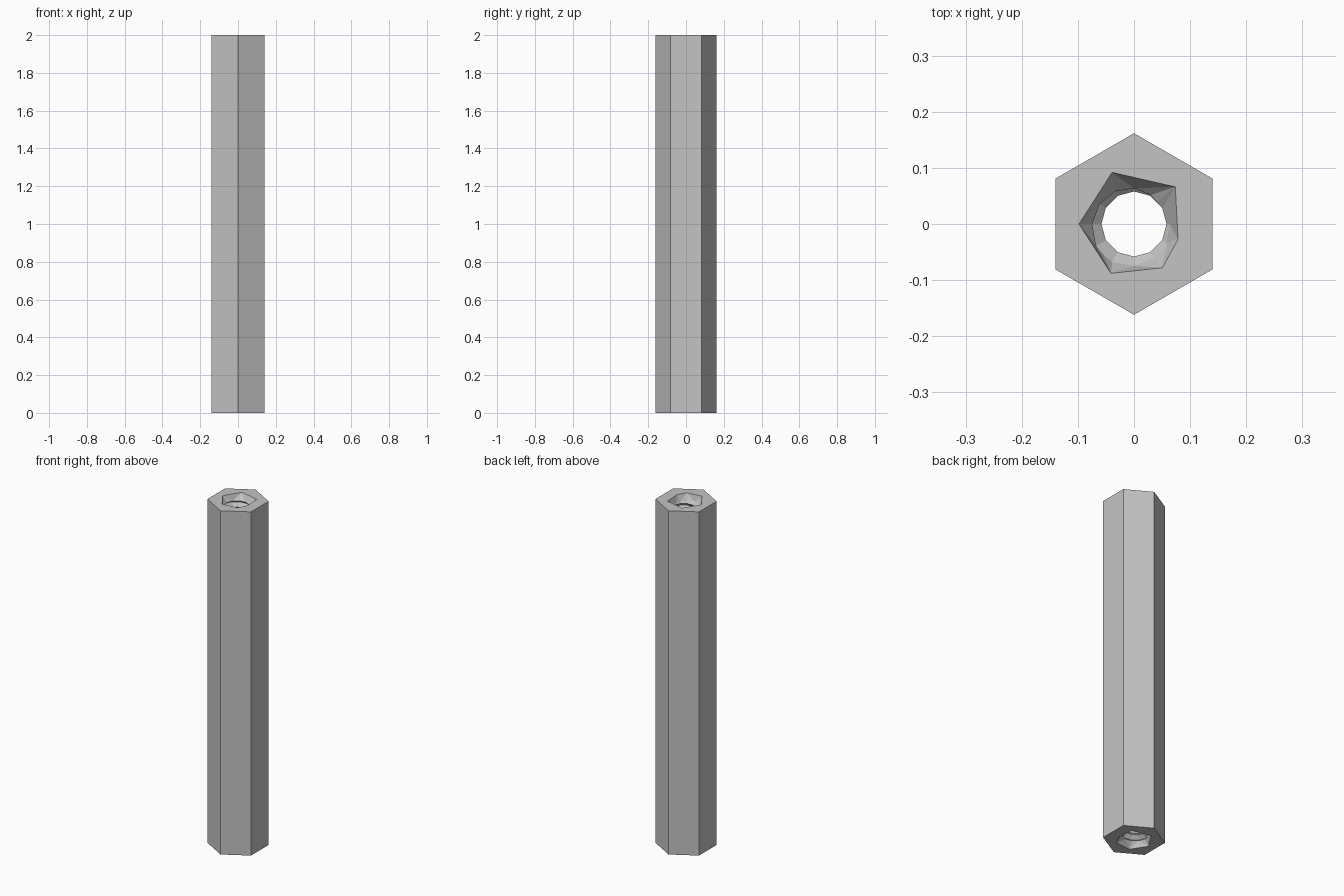
import bpy, bmesh
from math import cos, sin, pi, radians
from mathutils import Vector

cube = bpy.data.objects.get("Cube")
if cube:
    bpy.data.objects.remove(cube, do_unlink=True)

LENGTH = 2.0
HEX_R = 0.1617          # outer hexagon corner radius
CREST, ROOT = 0.058, 0.08
PITCH, SIDES = 0.04, 12
SINK = 0.035            # depth of the flared mouths

# Angle and radius of each corner of the faceted mouth
MOUTH = [(42, .099), (113, .1), (180, .098), (245, .097), (303, .093), (341, .083)]


def polar(r, a, z):
    return Vector((r * cos(a), r * sin(a), z))


def ring(bm, points):
    return [bm.verts.new(p) for p in points]


def wall(bm, lower, upper):
    n = len(lower)
    for i in range(n):
        j = (i + 1) % n
        bm.faces.new((lower[i], lower[j], upper[j], upper[i]))


bm = bmesh.new()

# Threaded bore: a helical strip of alternating roots and crests
steps = int((LENGTH / PITCH + 3) * SIDES)
helix = []
for k in range(steps):
    a = 2 * pi * k / SIDES
    z = -1.5 * PITCH + PITCH * k / SIDES
    helix.append((bm.verts.new(polar(ROOT, a, z)),
                  bm.verts.new(polar(CREST, a, z + PITCH / 2))))
for k in range(steps - 1):
    (r0, c0), (r1, c1) = helix[k], helix[k + 1]
    bm.faces.new((r0, c0, c1, r1))
    if k + SIDES + 1 < steps:
        u0, u1 = helix[k + SIDES][0], helix[k + SIDES + 1][0]
        bm.faces.new((c0, u0, u1, c1))

# Trim the bore square at both ends
for z, up in ((SINK, -1), (LENGTH - SINK, 1)):
    bmesh.ops.bisect_plane(bm, geom=bm.verts[:] + bm.edges[:] + bm.faces[:],
                           dist=1e-6, plane_co=(0, 0, z), plane_no=(0, 0, up),
                           clear_outer=True)
bmesh.ops.remove_doubles(bm, verts=bm.verts[:], dist=1e-5)
rims = [[e for e in bm.edges if e.is_boundary and
         all(abs(v.co.z - z) < 1e-4 for v in e.verts)] for z in (SINK, LENGTH - SINK)]

# Hexagonal body, end faces and flared mouths
outer = []
for z, rim in zip((0, LENGTH), rims):
    hexagon = ring(bm, [polar(HEX_R, radians(30 + 60 * i), z) for i in range(6)])
    mouth = ring(bm, [polar(r, radians(a), z) for a, r in MOUTH])
    wall(bm, mouth, hexagon)
    edges = [bm.edges.get((mouth[i - 1], mouth[i])) for i in range(6)]
    bmesh.ops.bridge_loops(bm, edges=edges + rim)
    outer.append(hexagon)
wall(bm, *outer)

bmesh.ops.recalc_face_normals(bm, faces=bm.faces[:])
mesh = bpy.data.meshes.new("hex_standoff")
bm.to_mesh(mesh)
bm.free()

steel = bpy.data.materials.new("steel_grey")
steel.use_nodes = True
colour = (0.55, 0.55, 0.55, 1)
steel.diffuse_color = colour
steel.node_tree.nodes["Principled BSDF"].inputs["Base Color"].default_value = colour
mesh.materials.append(steel)

standoff = bpy.data.objects.new("hex_standoff", mesh)
bpy.context.scene.collection.objects.link(standoff)
